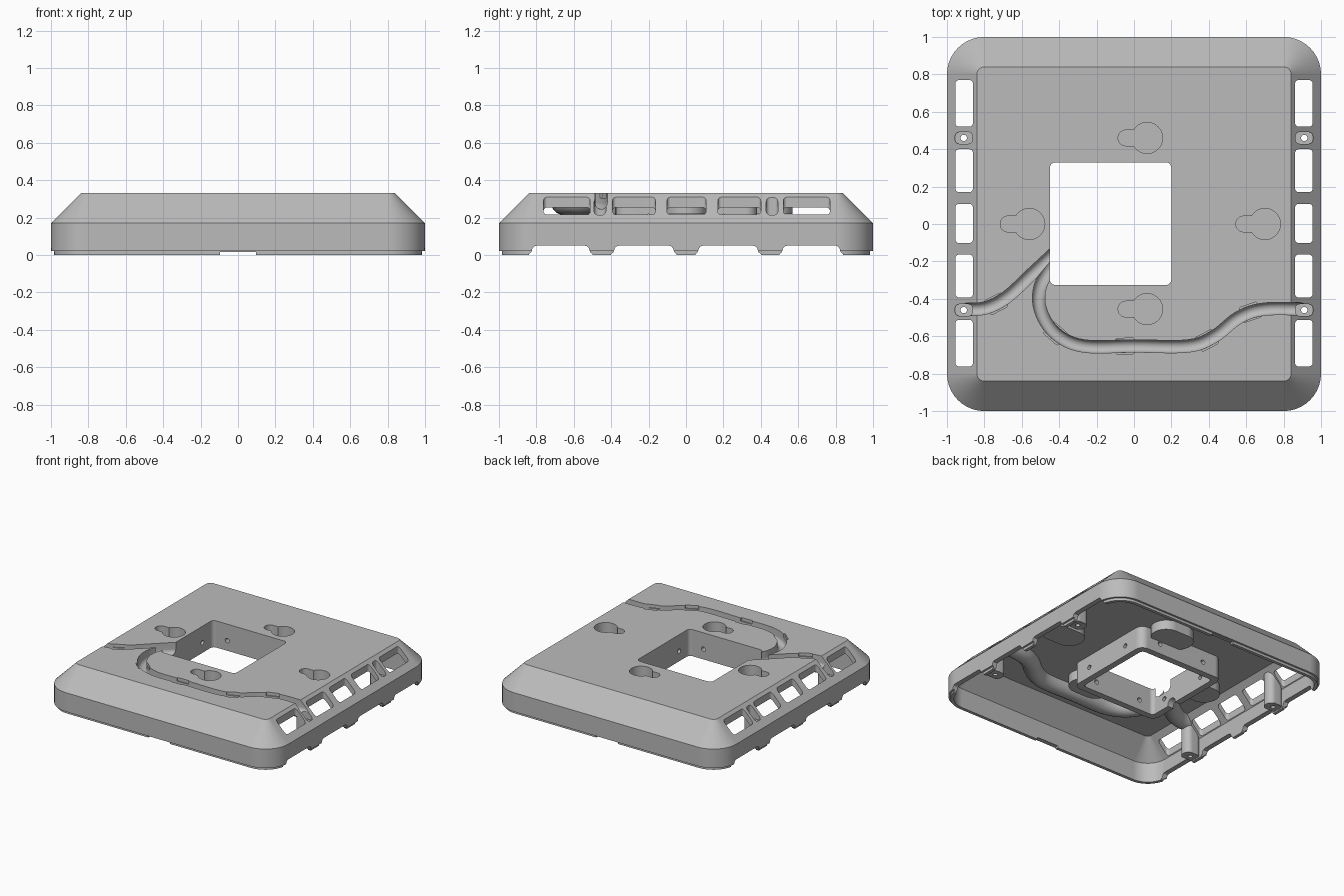
import bpy, bmesh, math
from mathutils import Vector, Matrix

cube = bpy.data.objects.get("Cube")
if cube:
    bpy.data.objects.remove(cube, do_unlink=True)

grey = bpy.data.materials.new("mid_grey")
grey.use_nodes = True
grey.diffuse_color = (0.5, 0.5, 0.5, 1)
grey.node_tree.nodes["Principled BSDF"].inputs["Base Color"].default_value = (0.5, 0.5, 0.5, 1)


def loft(name, rings):
    """Closed solid through rings that share one point count."""
    bm = bmesh.new()
    loops = [[bm.verts.new(p) for p in ring] for ring in rings]
    n = len(loops[0])
    for a, b in zip(loops, loops[1:]):
        for i in range(n):
            j = (i + 1) % n
            bm.faces.new((a[i], a[j], b[j], b[i]))
    bm.faces.new(loops[0][::-1])
    bm.faces.new(loops[-1])
    bmesh.ops.recalc_face_normals(bm, faces=bm.faces)
    mesh = bpy.data.meshes.new(name)
    bm.to_mesh(mesh)
    bm.free()
    mesh.materials.append(grey)
    obj = bpy.data.objects.new(name, mesh)
    bpy.context.scene.collection.objects.link(obj)
    return obj


def round_rect(cx, cy, hx, hy, r, z, steps=10):
    pts = []
    for k, (sx, sy) in enumerate([(1, 1), (-1, 1), (-1, -1), (1, -1)]):
        for i in range(steps + 1):
            a = math.pi / 2 * (k + i / steps)
            pts.append((cx + sx * (hx - r) + r * math.cos(a),
                        cy + sy * (hy - r) + r * math.sin(a), z))
    return pts


def block(name, cx, cy, hx, hy, r, z0, z1, steps=6):
    return loft(name, [round_rect(cx, cy, hx, hy, r, z, steps) for z in (z0, z1)])


def rod(name, start, end, r, n=20):
    a, b = Vector(start), Vector(end)
    q = (b - a).to_track_quat('Z', 'Y')
    circle = [q @ Vector((r * math.cos(t * math.tau / n), r * math.sin(t * math.tau / n), 0))
              for t in range(n)]
    return loft(name, [[c + p for p in circle] for c in (a, b)])


def smooth_path(pts, steps=6):
    """Curve through the given points."""
    p = [Vector(q) for q in pts]
    p = [2 * p[0] - p[1]] + p + [2 * p[-1] - p[-2]]
    out = []
    for a, b, c, d in zip(p, p[1:], p[2:], p[3:]):
        for i in range(steps):
            t = i / steps
            out.append(0.5 * (2 * b + (c - a) * t + (2 * a - 5 * b + 4 * c - d) * t ** 2
                              + (3 * b - a - 3 * c + d) * t ** 3))
    return out + [p[-2]]


def trough(name, path, w, bottom, top, n=10):
    """U-shaped section swept along a flat path."""
    prof = [(-w, top)]
    for i in range(n + 1):
        a = math.pi * (1 + i / n)
        prof.append((w * math.cos(a), bottom + w + w * math.sin(a)))
    prof.append((w, top))
    rings = []
    for i, p in enumerate(path):
        d = (path[min(i + 1, len(path) - 1)] - path[max(i - 1, 0)]).normalized()
        rings.append([(p.x - d.y * u, p.y + d.x * u, z) for u, z in prof])
    return loft(name, rings)


def subtract(target, cutter):
    cutter.hide_render = True
    mod = target.modifiers.new("cut", 'BOOLEAN')
    mod.operation = 'DIFFERENCE'
    mod.solver = 'EXACT'
    mod.object = cutter
    bpy.context.view_layer.objects.active = target
    bpy.ops.object.modifier_apply(modifier=mod.name)
    bpy.data.objects.remove(cutter, do_unlink=True)


# Outer form with a chamfered top and a stepped bottom lip, and its cavity
base_plate = loft("base_plate", [round_rect(0, 0, h, h, r, z) for h, r, z in [
    (0.985, 0.185, 0), (0.985, 0.185, 0.02), (1, 0.2, 0.02), (1, 0.2, 0.17), (0.84, 0.04, 0.33)]])
cavity = loft("cavity", [round_rect(0, 0, h, h, r, z) for h, r, z in [
    (0.96, 0.16, -0.1), (0.96, 0.16, 0.155), (0.82, 0.03, 0.295)]])

keyholes = [(0.07, 0.46), (0.07, -0.455), (-0.56, 0), (0.7, 0)]
posts = [(sx * 0.91, sy * 0.46) for sx in (1, -1) for sy in (1, -1)]
main_path = smooth_path([(0.95, -0.455), (0.7, -0.455), (0.56, -0.5), (0.43, -0.6), (0.29, -0.652),
                         (0, -0.652), (-0.27, -0.652), (-0.42, -0.585), (-0.5, -0.46),
                         (-0.5, -0.33), (-0.42, -0.19)])
branch_path = smooth_path([(-0.95, -0.455), (-0.8, -0.45), (-0.68, -0.39), (-0.55, -0.27), (-0.41, -0.14)])

# Solid parts inside the shell: opening frame, keyhole bosses, posts, cable troughs
subtract(cavity, block("frame", -0.125, 0.002, 0.375, 0.378, 0.06, 0.12, 0.5))
for x, y in keyholes:
    subtract(cavity, block("boss", x - 0.04, y, 0.165, 0.11, 0.109, 0.22, 0.5, 10))
for x, y in posts:
    subtract(cavity, block("post", x, y, 0.065, 0.05, 0.045, 0.01, 0.5))
for path in (main_path, branch_path):
    subtract(cavity, trough("trough", path, 0.065, 0.215, 0.5))
subtract(base_plate, cavity)

# Central opening, with screw holes through its frame and a cable notch
subtract(base_plate, block("opening", -0.125, 0.002, 0.325, 0.328, 0.03, -0.1, 0.5))
for s in (0.2, -0.2):
    subtract(base_plate, rod("hole", (-0.53, s, 0.2), (0.28, s, 0.2), 0.018))
    subtract(base_plate, rod("hole", (s - 0.125, -0.41, 0.2), (s - 0.125, 0.41, 0.2), 0.018))
subtract(base_plate, rod("notch", (-0.53, -0.12, 0.13), (-0.4, -0.12, 0.13), 0.04))

# Blind keyholes
for x, y in keyholes:
    subtract(base_plate, rod("keyhole", (x, y, 0.25), (x, y, 0.5), 0.083, 40))
    subtract(base_plate, block("keyslot", x - 0.08, y, 0.075, 0.042, 0.041, 0.25, 0.51, 10))

# Cable channels with small widened clip recesses
for path in (main_path, branch_path):
    subtract(base_plate, trough("channel", path, 0.033, 0.245, 0.5))
    for i in range(9, len(path) - 8, 11):
        p, d = path[i], path[i + 1] - path[i - 1]
        clip = block("clip", 0, 0, 0.05, 0.042, 0.008, 0.305, 0.52, 2)
        clip.data.transform(Matrix.Translation((p.x, p.y, 0))
                            @ Matrix.Rotation(math.atan2(d.y, d.x), 4, 'Z'))
        subtract(base_plate, clip)

# Screw pockets in the side slopes
for x, y in posts:
    subtract(base_plate, block("pocket", x, y, 0.046, 0.031, 0.02, 0.2, 0.53))
    subtract(base_plate, rod("screw_hole", (x, y, -0.1), (x, y, 0.54), 0.017))

# Side vents, cut straight down
for sx in (1, -1):
    for y, half in [(0.645, 0.125), (0.285, 0.115), (0.003, 0.105), (-0.278, 0.115), (-0.637, 0.125)]:
        subtract(base_plate, block("vent", sx * 0.908, y, 0.047, half, 0.02, 0.1, 0.5))

# Bottom gaps along both sides, and a shallow one front and back
for a, b in [(-0.84, -0.5), (-0.4, -0.05), (0.05, 0.4), (0.5, 0.84)]:
    half = [(0, -0.1), (0, 0.005), (0.013, 0.015), (0.02, 0.037), (0.028, 0.046), (0.042, 0.05)]
    prof = [(a + u, z) for u, z in half] + [(b - u, z) for u, z in reversed(half)]
    subtract(base_plate, loft("gap", [[(x, y, z) for y, z in prof] for x in (-1.2, -0.8)]))
    subtract(base_plate, loft("gap", [[(x, y, z) for y, z in prof] for x in (0.8, 1.2)]))
subtract(base_plate, block("front_gap", 0, 0, 0.095, 1.2, 0.001, -0.1, 0.016, 1))

# Smooth curves, crisp edges
bpy.ops.object.select_all(action='DESELECT')
base_plate.select_set(True)
bpy.context.view_layer.objects.active = base_plate
bpy.ops.object.shade_smooth_by_angle(angle=math.radians(25))
weighted = base_plate.modifiers.new("weighted_normals", 'WEIGHTED_NORMAL')
weighted.keep_sharp = True
